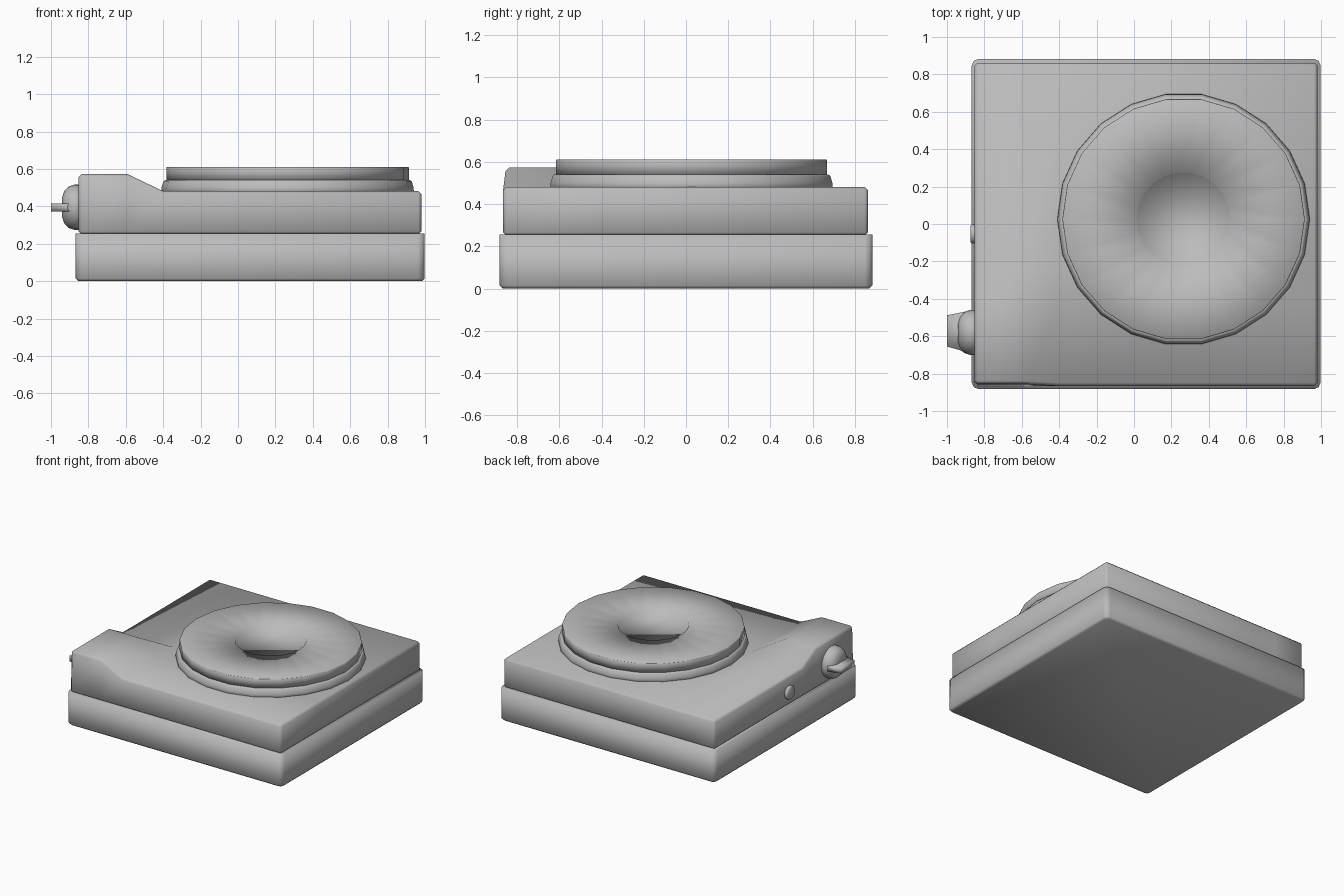
import bpy, bmesh, math
from mathutils import Matrix, Vector

if "Cube" in bpy.data.objects:
    bpy.data.objects.remove(bpy.data.objects["Cube"])

grey = bpy.data.materials.new("dark_grey")
grey.diffuse_color = (0.5, 0.5, 0.5, 1)
grey.use_nodes = True
grey.node_tree.nodes["Principled BSDF"].inputs["Base Color"].default_value = grey.diffuse_color


def finish(bm, name, bevel=0.0):
    bmesh.ops.recalc_face_normals(bm, faces=bm.faces)
    mesh = bpy.data.meshes.new(name)
    bm.to_mesh(mesh)
    bm.free()
    mesh.materials.append(grey)
    mesh.shade_smooth()                      # soft shading across every edge
    ob = bpy.data.objects.new(name, mesh)
    bpy.context.collection.objects.link(ob)
    if bevel:
        mod = ob.modifiers.new("Bevel", 'BEVEL')
        mod.width, mod.segments = bevel, 1
        mod.limit_method, mod.angle_limit = 'ANGLE', math.radians(40)
    return ob


def lathe(name, profile, sides, matrix):
    """Closed turned shape from (radius, height) points, bottom to top."""
    bm = bmesh.new()
    rings = []
    for r, h in profile:
        rings.append([bm.verts.new(matrix @ Vector((
            r * math.cos(2 * math.pi * i / sides),
            r * math.sin(2 * math.pi * i / sides), h))) for i in range(sides)])
    for a, b in zip(rings, rings[1:]):
        for i in range(sides):
            j = (i + 1) % sides
            bm.faces.new((a[i], a[j], b[j], b[i]))
    bm.faces.new(rings[0][::-1])
    bm.faces.new(rings[-1])
    return finish(bm, name)


# Lower base: box with chamfered upright corners and a softened bottom edge
bm = bmesh.new()
bmesh.ops.create_cube(bm, size=1, matrix=Matrix.Translation((0.065, 0, 0.1275))
                      @ Matrix.Diagonal((1.865, 1.765, 0.255, 1)))
upright = [e for e in bm.edges if abs(e.verts[0].co.z - e.verts[1].co.z) > 0.1]
bmesh.ops.bevel(bm, geom=upright, offset=0.035, segments=2, profile=0.5, affect='EDGES')
bottom = [e for e in bm.edges if all(v.co.z < 0.01 for v in e.verts)]
bmesh.ops.bevel(bm, geom=bottom, offset=0.014, segments=1, profile=0.5, affect='EDGES')
finish(bm, "base")

# Upper case: a stepped grid whose front left corner is raised for the controls
xs = (-0.852, -0.59, -0.40, 0.98)
ys = (-0.866, -0.40, -0.23, 0.862)
bm = bmesh.new()
top = [[bm.verts.new((x, y, 0.572 if i < 2 and j < 2 else 0.481))
        for j, y in enumerate(ys)] for i, x in enumerate(xs)]
low = {}
for i in range(4):
    for j in range(4):
        if i in (0, 3) or j in (0, 3):
            low[i, j] = bm.verts.new((xs[i], ys[j], 0.25))
for i in range(3):
    for j in range(3):
        q = (top[i][j], top[i + 1][j], top[i + 1][j + 1], top[i][j + 1])
        if i == j == 1:                      # ridge runs down the corner
            bm.faces.new((q[0], q[1], q[2]))
            bm.faces.new((q[0], q[2], q[3]))
        else:
            bm.faces.new(q)
loop = [(i, 0) for i in range(3)] + [(3, j) for j in range(3)] \
    + [(i, 3) for i in (3, 2, 1)] + [(0, j) for j in (3, 2, 1)]
for a, b in zip(loop, loop[1:] + loop[:1]):
    bm.faces.new((low[a], low[b], top[b[0]][b[1]], top[a[0]][a[1]]))
bm.faces.new([low[k] for k in reversed(loop)])
for i in (0, 1):                             # raised part leans back slightly
    top[i][0].co.y += 0.012
finish(bm, "upper_case", bevel=0.016)

# Round plinth and dish, with a shallow sunken centre
centre = Matrix.Translation((0.265, 0.026, 0))
lathe("plinth", [(0.676, 0.465), (0.674, 0.50), (0.664, 0.532), (0.655, 0.54)], 22, centre)
lathe("platter", [(0.648, 0.535), (0.648, 0.608), (0.645, 0.611),
                  (0.252, 0.611), (0.250, 0.603)], 22, centre)


# Side controls face -x
def side(y, z):
    return Matrix.Translation((-0.84, y, z)) @ Matrix.Rotation(-math.pi / 2, 4, 'Y')


lathe("knob", [(0.121, 0), (0.121, 0.035), (0.111, 0.065), (0.088, 0.088), (0.055, 0.1)],
      20, side(-0.58, 0.395))
lathe("button", [(0.052, 0), (0.052, 0.028), (0.046, 0.034)], 14, side(-0.053, 0.355))

# Knob grip: flat blade narrowing outwards
bm = bmesh.new()
rows = []
for z in (0.373, 0.415):
    rows.append([bm.verts.new((x, y, z)) for x, y in
                 ((-0.90, -0.690), (-0.93, -0.675), (-1.0, -0.655),
                  (-1.0, -0.488), (-0.93, -0.474), (-0.90, -0.468))])
bm.faces.new(rows[0])
bm.faces.new(rows[1][::-1])
for i in range(6):
    j = (i + 1) % 6
    bm.faces.new((rows[0][i], rows[0][j], rows[1][j], rows[1][i]))
finish(bm, "knob_grip")
